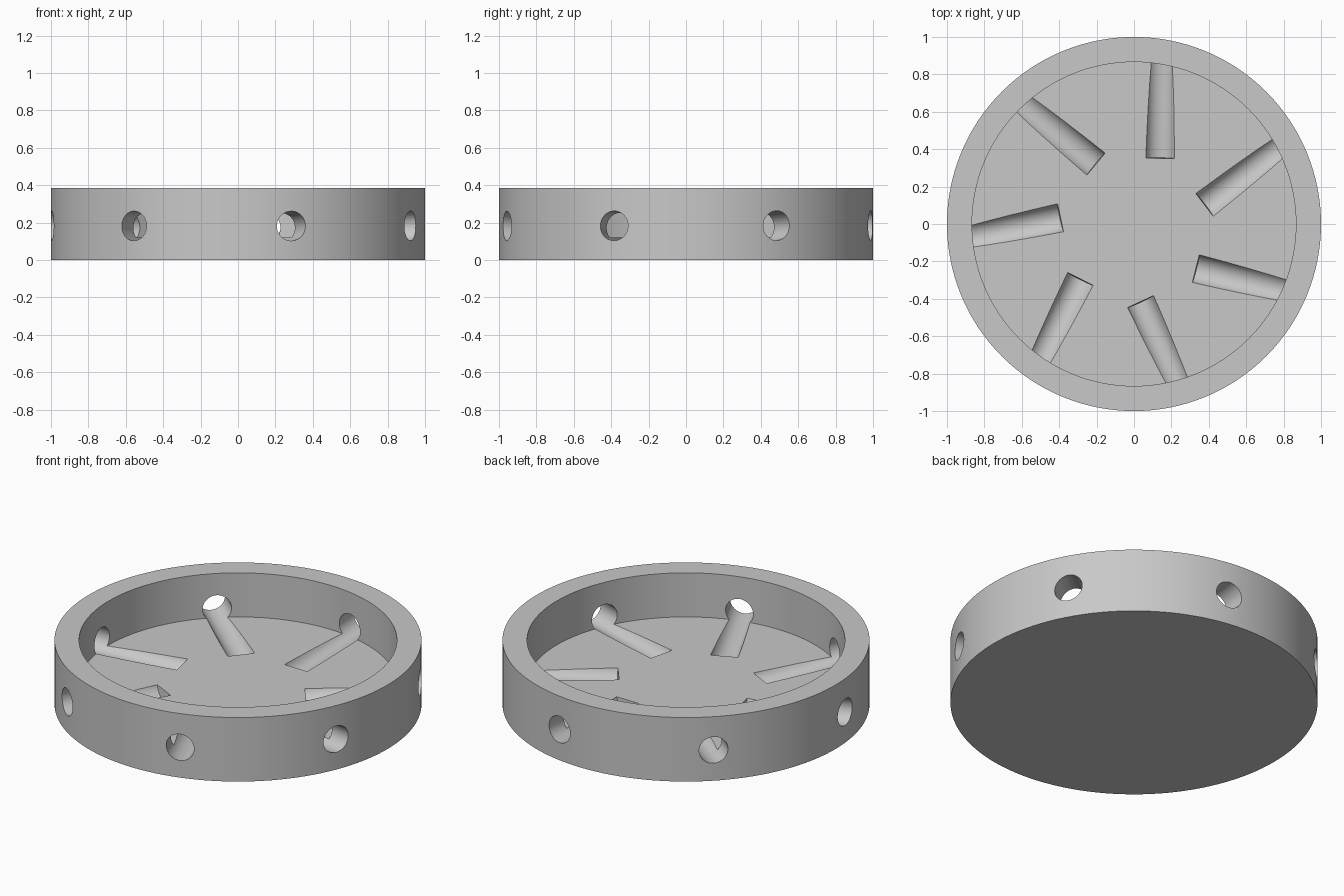
import bpy
import bmesh
from math import radians, tau, cos, sin
from mathutils import Matrix, Vector

cube = bpy.data.objects.get("Cube")
if cube:
    bpy.data.objects.remove(cube, do_unlink=True)

OUTER, INNER, HEIGHT, FLOOR = 1.0, 0.866, 0.385, 0.12
PORTS, PORT_RADIUS, TILT = 7, 0.079, radians(4)
SIDES = 128

grey = bpy.data.materials.new("plain grey")
grey.use_nodes = True
grey.diffuse_color = (0.58, 0.58, 0.58, 1)
grey.node_tree.nodes["Principled BSDF"].inputs["Base Color"].default_value = grey.diffuse_color


def make_object(name, bm):
    mesh = bpy.data.meshes.new(name)
    bmesh.ops.recalc_face_normals(bm, faces=bm.faces)
    bm.to_mesh(mesh)
    bm.free()
    mesh.materials.append(grey)
    obj = bpy.data.objects.new(name, mesh)
    bpy.context.collection.objects.link(obj)
    return obj


# Round dish: stacked rings from the underside, over the rim, to the floor
bm = bmesh.new()
profile = [(OUTER, 0), (OUTER, HEIGHT), (INNER, HEIGHT), (INNER, FLOOR)]
rings = [[bm.verts.new((r * cos(tau * i / SIDES), r * sin(tau * i / SIDES), z))
          for i in range(SIDES)] for r, z in profile]
for low, high in zip(rings, rings[1:]):
    for i in range(SIDES):
        j = (i + 1) % SIDES
        bm.faces.new((low[i], low[j], high[j], high[i]))
bm.faces.new(rings[0])
bm.faces.new(rings[-1])
dish = make_object("dish", bm)

# Tilted, off-centre bores that pierce the wall and groove the floor
START, LENGTH, SIDE_OFFSET, START_Z = 0.372, 0.9, 0.133, 0.14
bm = bmesh.new()
for k in range(PORTS):
    place = (Matrix.Translation(Vector((0, -0.02, 0)))
             @ Matrix.Rotation(radians(89) + tau * k / PORTS, 4, "Z")
             @ Matrix.Translation(Vector((START, -SIDE_OFFSET, START_Z)))
             @ Matrix.Rotation(radians(90) - TILT, 4, "Y")
             @ Matrix.Translation(Vector((0, 0, LENGTH / 2))))
    bmesh.ops.create_cone(bm, cap_ends=True, segments=48, radius1=PORT_RADIUS,
                          radius2=PORT_RADIUS, depth=LENGTH, matrix=place)
bores = make_object("bore_cutters", bm)
bores.hide_render = True

# Cut the bores, then drop the cutters
cut = dish.modifiers.new("bores", "BOOLEAN")
cut.operation = "DIFFERENCE"
cut.solver = "EXACT"
cut.object = bores
bpy.ops.object.select_all(action="DESELECT")
bpy.context.view_layer.objects.active = dish
dish.select_set(True)
bpy.ops.object.modifier_apply(modifier=cut.name)
bpy.data.objects.remove(bores, do_unlink=True)
bpy.ops.object.shade_smooth_by_angle(angle=radians(30))
